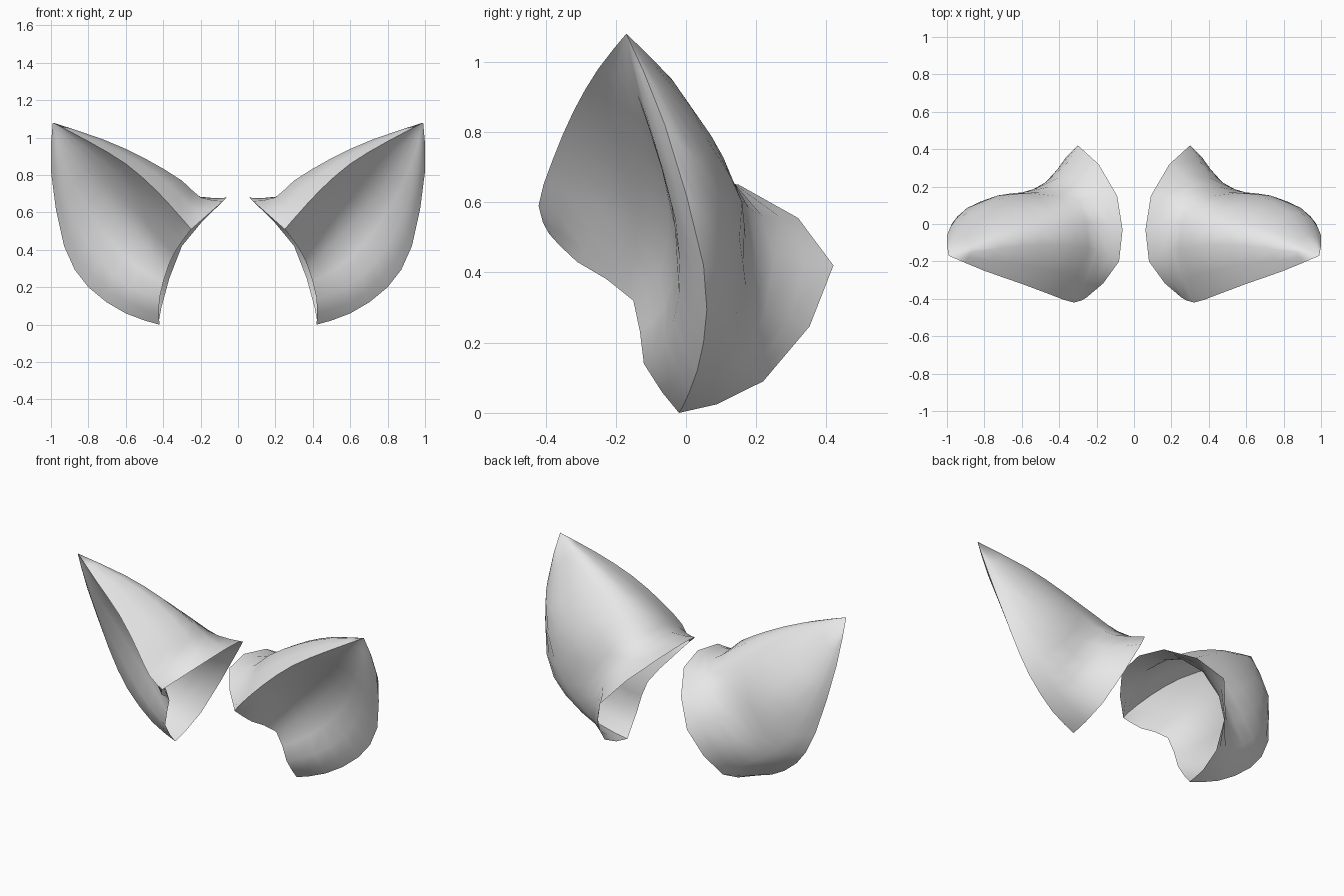
import bpy
import bmesh
from mathutils import Vector

cube = bpy.data.objects.get("Cube")
if cube:
    bpy.data.objects.remove(cube, do_unlink=True)

# One pale grey skin for both ears
skin = bpy.data.materials.new("pale_grey")
skin.use_nodes = True
grey = (0.8, 0.8, 0.8, 1.0)
skin.diffuse_color = grey
skin.node_tree.nodes["Principled BSDF"].inputs["Base Color"].default_value = grey

# Rails running from the open base up to the shared tip of one ear
tip = (.99, -.17, 1.08)
inner_rim = [(.25, -.39, .51), (.32, -.42, .59), (.44, -.38, .72), (.6, -.32, .86), (.8, -.25, .98)]
crest = [(.08, -.2, .66), (.2, -.14, .68), (.3, -.12, .77), (.5, -.11, .89), (.72, -.13, .99)]
upper_back = [(.09, .15, .65), (.24, .14, .65), (.36, .1, .72), (.54, .03, .84), (.74, -.04, .95)]
middle_back = [(.3, .42, .42), (.4, .25, .44), (.5, .17, .49), (.64, .16, .6), (.83, .06, .78)]
lower_back = [(.41, .22, .09), (.52, .17, .16), (.66, .15, .25), (.82, .12, .42), (.95, .03, .72)]
outer_rim = [(.42, -.02, 0), (.6, .01, .06), (.8, .05, .2), (.93, .05, .42), (1, -.06, .82)]
cup_lower = [(.42, -.12, .14), (.58, -.06, .2), (.74, -.02, .34), (.87, -.03, .55), (.96, -.11, .84)]
cup_middle = [(.37, -.15, .32), (.47, -.08, .4), (.6, -.05, .53), (.75, -.07, .7), (.9, -.14, .91)]
cup_inner = [(.31, -.31, .43), (.38, -.27, .52), (.48, -.22, .64), (.64, -.2, .8), (.83, -.2, .96)]

back_shell = [inner_rim, crest, upper_back, middle_back, lower_back, outer_rim]
inner_cup = [outer_rim, cup_lower, cup_middle, cup_inner, inner_rim]


def refine(points):
    """Add a curved midpoint to every span of a point row."""
    points = [Vector(p) for p in points]
    last = len(points) - 1
    result = []
    for i in range(last):
        before, a, b, after = (points[max(0, min(last, k))] for k in range(i - 1, i + 3))
        result += [a, (a + b) * 0.5625 - (before + after) * 0.0625]
    return result + [points[last]]


def loft(bm, rails, side):
    """Skin a patch across neighbouring rails."""
    columns = [refine(rail + [tip]) for rail in rails]
    rows = [refine(row) for row in zip(*columns)]
    grid = [[bm.verts.new((p.x * side, p.y, max(p.z, 0))) for p in row] for row in rows]
    for low, high in zip(grid, grid[1:]):
        for i in range(len(low) - 1):
            bm.faces.new((low[i], low[i + 1], high[i + 1], high[i]))


def make_ear(name, side):
    bm = bmesh.new()
    loft(bm, back_shell, side)
    loft(bm, inner_cup, side)
    # Weld the shell to the cup along the rims and at the tip
    bmesh.ops.remove_doubles(bm, verts=bm.verts[:], dist=0.0005)
    bmesh.ops.recalc_face_normals(bm, faces=bm.faces[:])
    mesh = bpy.data.meshes.new(name)
    bm.to_mesh(mesh)
    bm.free()
    mesh.materials.append(skin)
    ear = bpy.data.objects.new(name, mesh)
    bpy.context.collection.objects.link(ear)
    return ear


# The mirrored pair, smooth with crisp rims
bpy.ops.object.select_all(action="DESELECT")
for name, side in (("left_ear", 1), ("right_ear", -1)):
    ear = make_ear(name, side)
    ear.select_set(True)
    bpy.context.view_layer.objects.active = ear
bpy.ops.object.shade_smooth_by_angle(angle=0.9)
